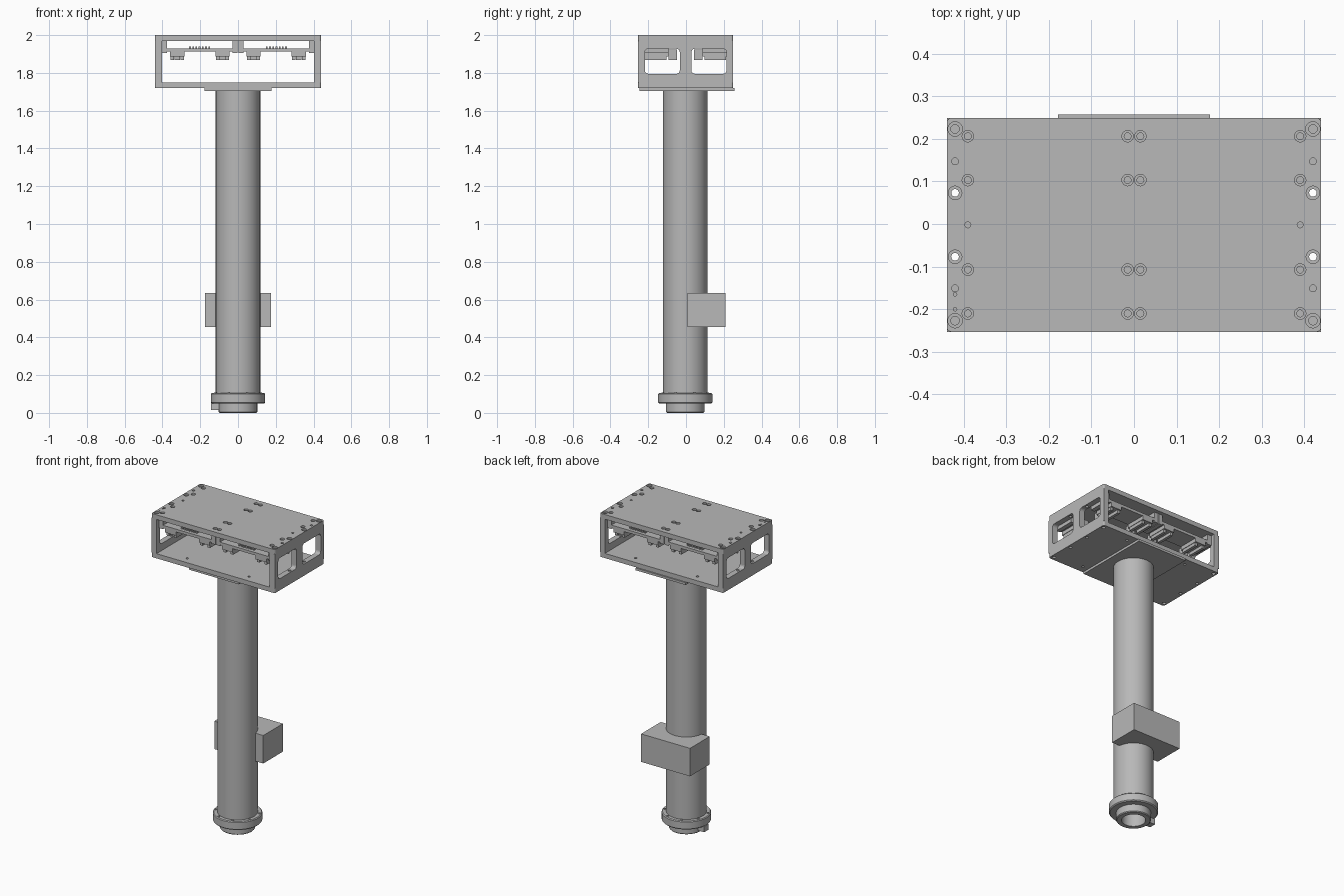
import bpy, bmesh, math
from mathutils import Vector

cube = bpy.data.objects.get("Cube")
if cube:
    bpy.data.objects.remove(cube, do_unlink=True)

metal = bpy.data.materials.new("plain_grey_metal")
metal.use_nodes = True
grey = (0.48, 0.48, 0.48, 1)
metal.diffuse_color = grey
metal.node_tree.nodes["Principled BSDF"].inputs["Base Color"].default_value = grey


def finish(name, bm, smooth=False):
    bmesh.ops.recalc_face_normals(bm, faces=bm.faces)
    mesh = bpy.data.meshes.new(name)
    bm.to_mesh(mesh)
    bm.free()
    mesh.materials.append(metal)
    ob = bpy.data.objects.new(name, mesh)
    bpy.context.collection.objects.link(ob)
    if smooth:
        bpy.ops.object.select_all(action='DESELECT')
        ob.select_set(True)
        bpy.context.view_layer.objects.active = ob
        bpy.ops.object.shade_smooth_by_angle(angle=math.radians(30))
    return ob


def add_box(bm, x, y, z, round_axis=None, radius=0.01):
    """Box from (min, max) ranges, optionally rounding the edges along one axis."""
    lo, hi = Vector((x[0], y[0], z[0])), Vector((x[1], y[1], z[1]))
    made = bmesh.ops.create_cube(bm, size=1)["verts"]
    for v in made:
        v.co = (lo + hi) / 2 + v.co * (hi - lo)
    if round_axis is not None:
        edges = {e for v in made for e in v.link_edges
                 if abs((e.verts[0].co - e.verts[1].co)[round_axis]) > 1e-5}
        bmesh.ops.bevel(bm, geom=list(edges), offset=radius, segments=4,
                        affect='EDGES', profile=0.5)


def box(name, x, y, z, **kw):
    bm = bmesh.new()
    add_box(bm, x, y, z, **kw)
    return finish(name, bm)


def add_lathe(bm, profile, centre, steps=24, closed=False):
    """Spin (radius, z) points around a vertical axis."""
    cx, cy = centre
    verts = [bm.verts.new((cx + r, cy, z)) for r, z in profile]
    pairs = list(zip(verts, verts[1:]))
    if closed:
        pairs.append((verts[-1], verts[0]))
    edges = [bm.edges.new(p) for p in pairs]
    bmesh.ops.spin(bm, geom=verts + edges, cent=(cx, cy, 0), axis=(0, 0, 1),
                   angle=math.tau, steps=steps, use_merge=False)
    bmesh.ops.remove_doubles(bm, verts=bm.verts, dist=1e-5)


def cut(target, bm):
    """Subtract the cutter solids from a part and bake the result."""
    cutter = finish("cutter", bm)
    cutter.hide_render = True
    mod = target.modifiers.new("cut", 'BOOLEAN')
    mod.object, mod.operation, mod.solver = cutter, 'DIFFERENCE', 'EXACT'
    bpy.context.view_layer.update()
    graph = bpy.context.evaluated_depsgraph_get()
    baked = bpy.data.meshes.new_from_object(target.evaluated_get(graph))
    target.modifiers.clear()
    target.data = baked
    bpy.data.objects.remove(cutter, do_unlink=True)


def drill(bm, x, y, bore, head, top, depth, bottom):
    """Stepped pin: wide head recess above a narrower bore."""
    add_lathe(bm, [(0, bottom), (bore, bottom), (bore, top - depth),
                   (head, top - depth), (head, top + 0.02), (0, top + 0.02)],
              (x, y), steps=16)


W = 0.439
DEPTH = (-0.253, 0.249)
MID = -0.002
SIDES = (-1, 1)

# Top plate with screw recesses
top_plate = box("top_plate", (-W, W), DEPTH, (1.97, 2.0), round_axis=2)
pins = bmesh.new()
for sx in SIDES:
    drill(pins, sx * 0.39, MID, 0.007, 0.007, 2, 0.01, 1.98)
    for sy in SIDES:
        drill(pins, sx * 0.42, MID + sy * 0.225, 0.010, 0.017, 2, 0.010, 1.985)
        drill(pins, sx * 0.42, MID + sy * 0.075, 0.009, 0.016, 2, 0.010, 1.95)
        drill(pins, sx * 0.42, MID + sy * 0.149, 0.008, 0.008, 2, 0.01, 1.98)
        for px in (0.015, 0.39):
            for py in (0.105, 0.208):
                drill(pins, sx * px, MID + sy * py, 0.008, 0.0135, 2, 0.010, 1.985)
for py in (-0.165, -0.2):
    drill(pins, -0.42, py, 0.004, 0.004, 2, 0.005, 1.99)
cut(top_plate, pins)

# Bottom plate with open holes
bottom_plate = box("bottom_plate", (-W, W), DEPTH, (1.72, 1.75), round_axis=2)
pins = bmesh.new()
for sx in SIDES:
    for sy in SIDES:
        drill(pins, sx * 0.42, MID + sy * 0.075, 0.009, 0.009, 1.75, 0.01, 1.70)
        drill(pins, sx * 0.42, MID + sy * 0.225, 0.011, 0.011, 1.735, 0.01, 1.70)
        drill(pins, sx * 0.22, MID + sy * 0.2, 0.008, 0.008, 1.75, 0.01, 1.70)
cut(bottom_plate, pins)

# Side frames with two rounded windows each
for sx, label in ((-1, "right"), (1, "left")):
    xs = sorted((sx * 0.403, sx * W))
    frame = box(label + "_side_frame", xs, DEPTH, (1.75, 1.97))
    tool = bmesh.new()
    for sy in SIDES:
        ys = sorted((MID + sy * 0.031, MID + sy * 0.216))
        add_box(tool, (xs[0] - 0.05, xs[1] + 0.05), ys, (1.795, 1.928),
                round_axis=0, radius=0.018)
    cut(frame, tool)
    tool = bmesh.new()
    for sy in SIDES:
        add_lathe(tool, [(0, 1.7), (0.009, 1.7), (0.009, 2), (0, 2)],
                  (sx * 0.42, MID + sy * 0.075), steps=16)
    cut(frame, tool)

# Four hanging modules, two across and two deep
for sx in SIDES:
    for sy in SIDES:
        bm = bmesh.new()

        def part(x, y, z):
            add_box(bm, sorted(sx * v for v in x), sorted(MID + sy * v for v in y), z)

        y0, y1 = 0.09, 0.225
        part((0.03, 0.378), (y0, y1), (1.912, 1.930))
        # hangers at both ends
        part((0.002, 0.03), (y0, y1), (1.905, 1.97))
        part((0.375, 0.403), (y0, y1), (1.905, 1.97))
        # connector feet with notched undersides
        for fx in (0.082, 0.322):
            part((fx - 0.038, fx + 0.038), (y0, y1), (1.888, 1.912))
            for off in (-0.026, 0.026):
                part((fx + off - 0.009, fx + off + 0.009), (y0 + 0.01, y1 - 0.01),
                     (1.868, 1.888))
            part((fx - 0.015, fx + 0.015), (y0 - 0.045, y0), (1.868, 1.925))
        # cooling slats
        for i in range(7):
            sxp = 0.148 + i * 0.017
            part((sxp, sxp + 0.009), (y0 + 0.02, y1 - 0.02), (1.930, 1.940))
        where = ("front" if sy < 0 else "back") + ("_right" if sx < 0 else "_left")
        finish(where + "_module", bm)

# Mounting plate under the head
box("mounting_plate", (-0.178, 0.178), (-0.246, 0.257), (1.705, 1.72))

# Hollow column
AXIS = (0, -0.004)
bm = bmesh.new()
add_lathe(bm, [(0.118, 0.1), (0.118, 1.705), (0.075, 1.705), (0.075, 0.1)],
          AXIS, steps=64, closed=True)
finish("column", bm, smooth=True)

# Base flange and lower spigot
bm = bmesh.new()
add_lathe(bm, [(0.07, 0), (0.097, 0), (0.102, 0.005), (0.102, 0.05), (0.138, 0.05),
               (0.144, 0.056), (0.144, 0.1), (0.139, 0.105), (0.07, 0.105)],
          AXIS, steps=64, closed=True)
finish("base_flange", bm, smooth=True)

# Flange screws
bm = bmesh.new()
for i in range(8):
    a = math.tau * (i + 0.5) / 8
    add_lathe(bm, [(0, 0.1), (0.007, 0.1), (0.007, 0.109), (0, 0.109)],
              (AXIS[0] + 0.129 * math.cos(a), AXIS[1] + 0.129 * math.sin(a)), steps=12)
finish("flange_screws", bm)

# Locating key
box("locating_key", (-0.143, -0.09), (-0.025, 0.02), (0.015, 0.052))

# Equipment box behind the column
box("equipment_box", (-0.174, 0.174), (0.008, 0.208), (0.455, 0.635))
